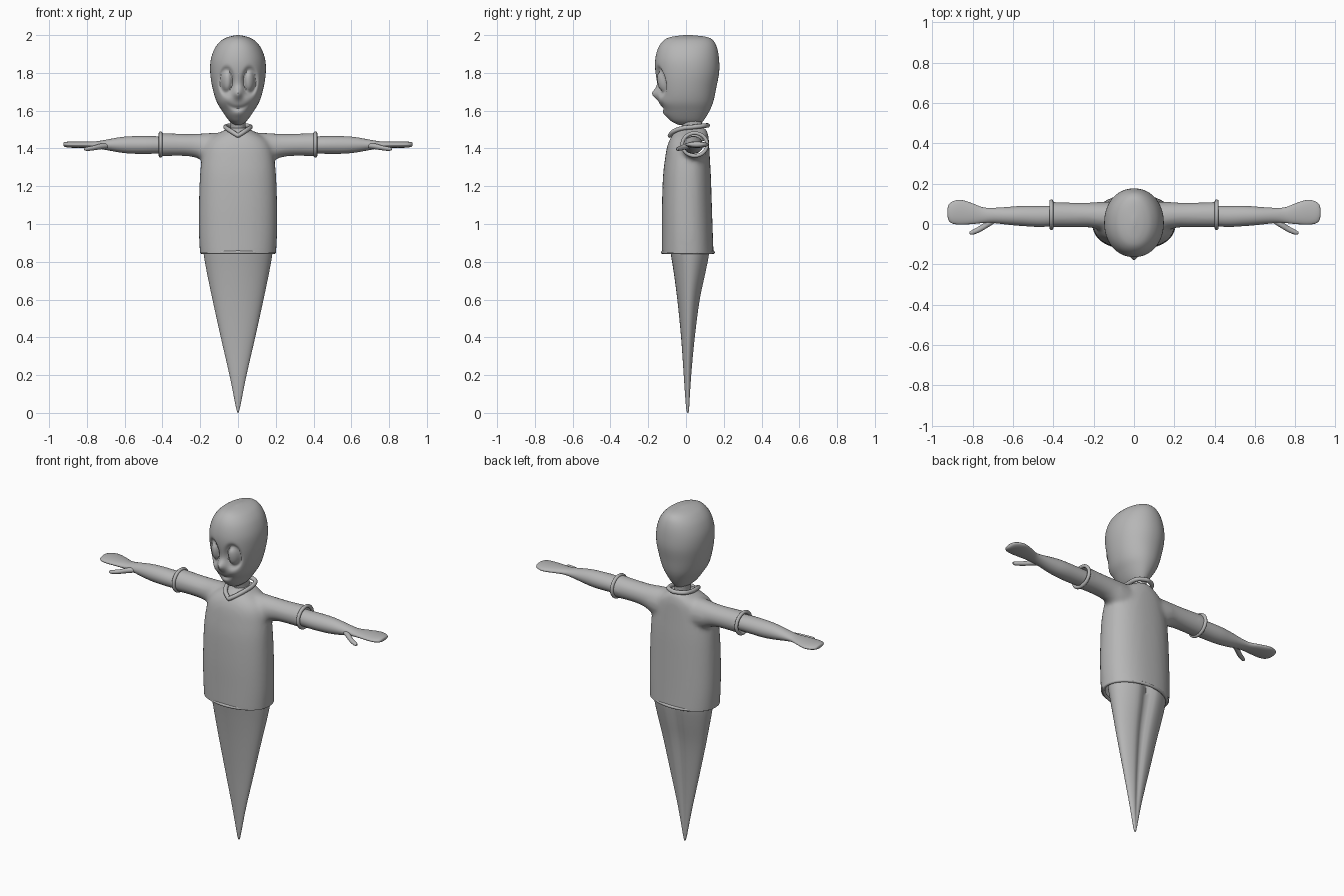
import bpy, bmesh, math
from mathutils import Vector

cube = bpy.data.objects.get("Cube")
if cube:
    bpy.data.objects.remove(cube, do_unlink=True)

GREY = (0.47, 0.47, 0.47, 1)
clay = bpy.data.materials.new("clay grey")
clay.use_nodes = True
clay.diffuse_color = GREY
bsdf = next(n for n in clay.node_tree.nodes if n.type == 'BSDF_PRINCIPLED')
bsdf.inputs["Base Color"].default_value = GREY


def smooth_rows(rows, steps):
    """Catmull-Rom interpolation between cross-section rows."""
    rows = [Vector(r) for r in rows]
    out = []
    for i in range(len(rows) - 1):
        a, b = rows[max(i - 1, 0)], rows[i]
        c, d = rows[i + 1], rows[min(i + 2, len(rows) - 1)]
        for k in range(steps):
            t = k / steps
            out.append(b + (c - a) * (t / 2)
                       + (a * 2 - b * 5 + c * 4 - d) * (t * t / 2)
                       + (b * 3 - a - c * 3 + d) * (t ** 3 / 2))
    return out + [rows[-1]]


def loft(bm, rows, axis='Z', segments=32, power=2.0, steps=4, side=1, shape=None):
    """Skin oval sections. Row: position, then low/high for each cross axis."""
    rings = []
    for t, u0, u1, v0, v1 in smooth_rows(rows, steps):
        ring = []
        for k in range(segments):
            ang = math.tau * k / segments
            c, s = math.cos(ang), math.sin(ang)
            u = (u0 + u1) / 2 + (u1 - u0) / 2 * math.copysign(abs(c) ** (2 / power), c)
            v = (v0 + v1) / 2 + (v1 - v0) / 2 * math.copysign(abs(s) ** (2 / power), s)
            co = Vector((u, v, t)) if axis == 'Z' else Vector((side * t, u, v))
            if shape:
                co.y += shape(co)
            ring.append(bm.verts.new(co))
        rings.append(ring)
    for low, high in zip(rings, rings[1:]):
        for k in range(segments):
            n = (k + 1) % segments
            bm.faces.new((low[k], low[n], high[n], high[k]))
    bm.faces.new(rings[0])
    bm.faces.new(rings[-1])


def upright(rows):
    """Expand rows of height, half width, front, back."""
    return [(z, -w, w, f, b) for z, w, f, b in rows]


def add_mesh(name, bm):
    bmesh.ops.recalc_face_normals(bm, faces=bm.faces)
    mesh = bpy.data.meshes.new(name)
    bm.to_mesh(mesh)
    bm.free()
    obj = bpy.data.objects.new(name, mesh)
    bpy.context.collection.objects.link(obj)
    mesh.materials.append(clay)
    return obj


def bake(obj):
    """Replace an object by its evaluated mesh."""
    bpy.context.view_layer.update()
    deps = bpy.context.evaluated_depsgraph_get()
    mesh = bpy.data.meshes.new_from_object(obj.evaluated_get(deps))
    name = obj.name
    bpy.data.objects.remove(obj, do_unlink=True)
    new = bpy.data.objects.new(name, mesh)
    bpy.context.collection.objects.link(new)
    mesh.materials.clear()
    mesh.materials.append(clay)
    return new


def tube(name, points, radius, closed=True):
    curve = bpy.data.curves.new(name, 'CURVE')
    curve.dimensions = '3D'
    curve.bevel_depth = radius
    curve.bevel_resolution = 3
    curve.use_fill_caps = True
    spline = curve.splines.new('POLY')
    spline.points.add(len(points) - 1)
    for p, co in zip(spline.points, points):
        p.co = (*co, 1)
    spline.use_cyclic_u = closed
    obj = bpy.data.objects.new(name, curve)
    bpy.context.collection.objects.link(obj)
    return bake(obj)


def oval(center, u, v, count=48):
    angles = [math.tau * k / count for k in range(count)]
    return [Vector(center) + Vector(u) * math.cos(a) + Vector(v) * math.sin(a) for a in angles]


def bump(a, b=0):
    return math.exp(-a * a - b * b)


# Head with sculpted eyes, nose and mouth
def face(co):
    if co.y > -0.02:
        return 0
    x, z = abs(co.x), co.z
    eye = math.hypot((x - 0.062) / 0.032, (z - 1.755) / 0.06)
    d = 0.016 * bump((eye - 1) / 0.28) - 0.006 * bump(eye / 0.6)
    d += 0.008 * bump((x - 0.02) / 0.03, (z - 1.75) / 0.05)
    d -= 0.03 * bump(x / 0.022, (z - 1.69) / 0.028)
    d -= 0.008 * bump((x - 0.06) / 0.03, (z - 1.655) / 0.03)
    if x < 0.07:
        d += 0.01 * bump((z - 1.612 - 7 * x * x) / 0.011) * (1 - x / 0.07)
    return d - 0.008 * bump(x / 0.04, (z - 1.585) / 0.02)


bm = bmesh.new()
loft(bm, upright([
    (1.525, 0.02, -0.04, 0.07), (1.55, 0.05, -0.085, 0.095), (1.6, 0.085, -0.12, 0.125),
    (1.65, 0.114, -0.143, 0.145), (1.72, 0.135, -0.155, 0.16), (1.8, 0.147, -0.163, 0.175),
    (1.87, 0.144, -0.163, 0.175), (1.93, 0.123, -0.148, 0.165), (1.97, 0.09, -0.12, 0.145),
    (1.99, 0.052, -0.08, 0.11), (2.0, 0.008, -0.01, 0.03)]),
    segments=128, power=2.1, steps=8, shape=face)
parts = [add_mesh("head", bm)]

# Neck
bm = bmesh.new()
loft(bm, upright([(1.44, 0.05, -0.015, 0.095), (1.51, 0.04, -0.02, 0.085),
                  (1.58, 0.045, -0.04, 0.09)]))
parts.append(add_mesh("neck", bm))

# Shirt: torso and sleeves fused, then opened at hem and cuffs
bm = bmesh.new()
loft(bm, upright([
    (0.82, 0.2, -0.127, 0.147), (0.95, 0.207, -0.127, 0.142), (1.1, 0.207, -0.127, 0.137),
    (1.25, 0.202, -0.122, 0.132), (1.34, 0.193, -0.112, 0.127), (1.41, 0.178, -0.1, 0.123),
    (1.455, 0.145, -0.082, 0.12), (1.49, 0.085, -0.055, 0.113), (1.51, 0.05, -0.03, 0.1)]),
    segments=48, power=2.3)
for side in (1, -1):
    loft(bm, [(0.08, -0.04, 0.11, 1.3, 1.485), (0.16, -0.03, 0.11, 1.32, 1.482),
              (0.22, -0.018, 0.107, 1.35, 1.478), (0.3, -0.017, 0.107, 1.36, 1.478),
              (0.44, -0.018, 0.11, 1.357, 1.484)], axis='X', side=side)
shirt = add_mesh("shirt", bm)
remesh = shirt.modifiers.new("fuse", 'REMESH')
remesh.mode = 'VOXEL'
remesh.voxel_size = 0.012
relax = shirt.modifiers.new("relax", 'SMOOTH')
relax.iterations = 8
shirt = bake(shirt)
bm = bmesh.new()
bm.from_mesh(shirt.data)
ends = [f for f in bm.faces
        if f.calc_center_median().z < 0.85 or abs(f.calc_center_median().x) > 0.41]
bmesh.ops.delete(bm, geom=ends, context='FACES')
bm.to_mesh(shirt.data)
bm.free()
parts.append(shirt)

# Shirt trims: hem, collar and cuffs
parts.append(tube("hem", oval((0, 0.01, 0.85), (0.192, 0, 0), (0, 0.134, 0)), 0.009))
half = smooth_rows([(0, -0.085, 1.468), (0.035, -0.066, 1.49), (0.06, -0.02, 1.507),
                    (0.066, 0.04, 1.514), (0.05, 0.092, 1.52), (0, 0.115, 1.522)], 5)
collar = half + [Vector((-p.x, p.y, p.z)) for p in half[-2:0:-1]]
parts.append(tube("collar", collar, 0.012))

for side, label in ((1, "left"), (-1, "right")):
    parts.append(tube(label + "_cuff", oval((side * 0.41, 0.046, 1.421),
                                            (0, 0.066, 0), (0, 0, 0.06)), 0.01))
    # Arm flowing into a flat mitten hand
    bm = bmesh.new()
    loft(bm, [(0.3, 0, 0.09, 1.375, 1.46), (0.45, -0.014, 0.09, 1.372, 1.465),
              (0.55, -0.01, 0.09, 1.372, 1.465), (0.62, -0.004, 0.085, 1.378, 1.46),
              (0.7, 0.005, 0.08, 1.392, 1.446), (0.75, 0.005, 0.083, 1.4, 1.438),
              (0.8, 0, 0.102, 1.403, 1.437), (0.86, -0.003, 0.12, 1.403, 1.437),
              (0.9, 0.002, 0.112, 1.405, 1.436), (0.92, 0.018, 0.095, 1.41, 1.432),
              (0.925, 0.04, 0.075, 1.418, 1.426)], axis='X', side=side)
    # Thumb
    loft(bm, [(0.69, 0.005, 0.045, 1.4, 1.43), (0.73, -0.02, 0.015, 1.395, 1.425),
              (0.765, -0.04, -0.009, 1.39, 1.415), (0.8, -0.053, -0.028, 1.387, 1.408),
              (0.815, -0.05, -0.038, 1.392, 1.403)], axis='X', segments=16, side=side)
    parts.append(add_mesh(label + "_arm", bm))


# Tapering tail with a crease down the back
def crease(co):
    if co.y < 0.012:
        return 0
    return -0.035 * co.z * bump(co.x / (0.04 * co.z + 0.004))


bm = bmesh.new()
loft(bm, upright([(0, 0.002, 0.008, 0.012), (0.03, 0.011, 0, 0.018),
                  (0.2, 0.045, -0.012, 0.03), (0.4, 0.091, -0.026, 0.05),
                  (0.6, 0.135, -0.046, 0.078), (0.75, 0.166, -0.066, 0.112),
                  (0.85, 0.183, -0.082, 0.132), (0.92, 0.185, -0.09, 0.132)]),
     segments=48, steps=4, shape=crease)
parts.append(add_mesh("tail", bm))

# Shading
for obj in bpy.context.view_layer.objects:
    obj.select_set(obj in parts)
bpy.context.view_layer.objects.active = parts[0]
bpy.ops.object.shade_smooth_by_angle(angle=math.radians(40))
